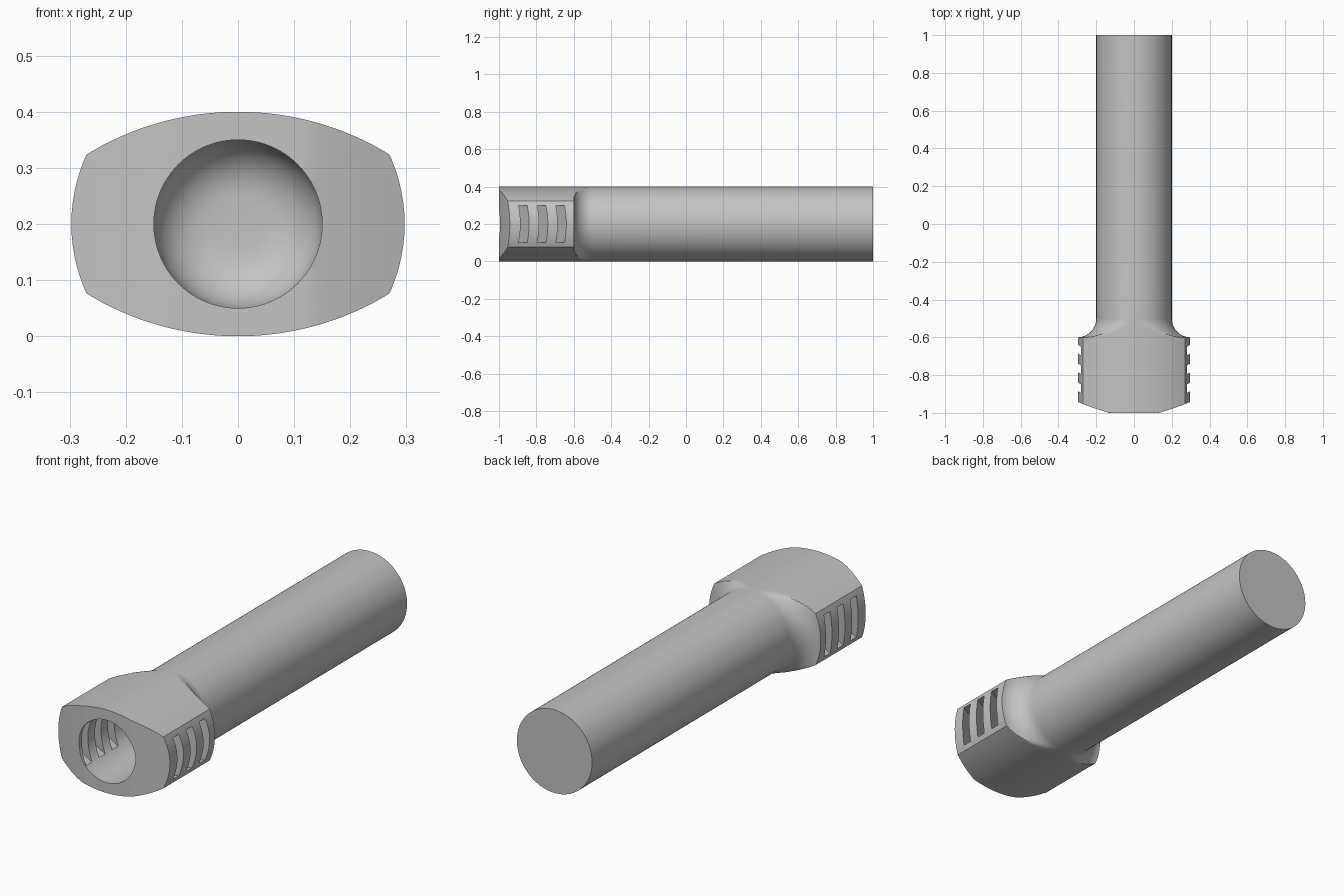
import bpy, bmesh, math
from math import sin, cos, pi

if "Cube" in bpy.data.objects:
    bpy.data.objects.remove(bpy.data.objects["Cube"])

AXIS_Z = 0.2                 # height of the barrel axis
SIDE_R, TOP_R = 0.297, 0.518 # side and top curvature of the head
SHAFT_R, BORE_R = 0.2, 0.15
CORNER = math.atan2(0.124, 0.27)
SEG = 96

steel = bpy.data.materials.new("grey_steel")
steel.use_nodes = True
GREY = (0.55, 0.55, 0.55, 1)
steel.diffuse_color = GREY
steel.node_tree.nodes["Principled BSDF"].inputs["Base Color"].default_value = GREY


def section(a):
    """Radius of the head outline: round sides cut by flatter arcs above and below."""
    d, s = TOP_R - SHAFT_R, abs(sin(a))
    return min(SIDE_R, -d * s + math.sqrt((d * s) ** 2 + TOP_R ** 2 - d * d))


def front_y(x):
    """Front face: flat in the middle, swept back towards the sides."""
    t = max(0, abs(x) - 0.13)
    return -1 + 0.28 * t + 0.4 * t * t


# Angles around the axis, with the nearest ones snapped to the head corners
angles = [2 * pi * i / SEG for i in range(SEG)]
for c in (CORNER, pi - CORNER, pi + CORNER, 2 * pi - CORNER):
    k = min(range(SEG), key=lambda i: abs(angles[i] - c))
    angles[k] = c

bm = bmesh.new()
rings = []


def ring(radius, y):
    """Add a ring; radius is a function of angle, y a number or a function of x."""
    verts = []
    for a in angles:
        r = radius(a)
        x = r * cos(a)
        verts.append(bm.verts.new((x, y(x) if callable(y) else y, AXIS_Z + r * sin(a))))
    rings.append(verts)


# Bore: rounded bottom, then the wall
FILLET = 0.1
for i in range(9):
    t = pi / 2 * (1 - i / 8)
    r = BORE_R - FILLET + FILLET * cos(t)
    ring(lambda a: r, -0.6 + FILLET * sin(t))

# Front face from the bore rim out to the head outline
for i in range(7):
    f = i / 6
    ring(lambda a: BORE_R + f * (section(a) - BORE_R), front_y)

# Head side, then the concave flare into the shaft
for i in range(15):
    t = pi / 2 * i / 14
    r = SHAFT_R + FILLET * (1 - sin(t))
    ring(lambda a: min(r, section(a)), -0.5 - FILLET * cos(t))
ring(lambda a: SHAFT_R, 1.0)

for lower, upper in zip(rings, rings[1:]):
    for i in range(SEG):
        j = (i + 1) % SEG
        bm.faces.new((lower[i], lower[j], upper[j], upper[i]))
bm.faces.new(rings[0])
bm.faces.new(rings[-1])
bmesh.ops.recalc_face_normals(bm, faces=bm.faces)
mesh = bpy.data.meshes.new("barrel_with_vented_head")
bm.to_mesh(mesh)
bm.free()
mesh.materials.append(steel)
barrel = bpy.data.objects.new("barrel_with_vented_head", mesh)
bpy.context.collection.objects.link(barrel)

# Side vents: slots slanting backwards from the bore to the outside
bm = bmesh.new()
for side in (-1, 1):
    for y in (-0.866, -0.766, -0.667):
        for v in bmesh.ops.create_cube(bm, size=1)["verts"]:
            x = 0.2 + 0.3 * v.co.x
            v.co = (side * x, y + 0.046 * v.co.y + 0.6 * (x - 0.29), AXIS_Z + 0.2 * v.co.z)
bmesh.ops.recalc_face_normals(bm, faces=bm.faces)
cut_mesh = bpy.data.meshes.new("vent_cutter")
bm.to_mesh(cut_mesh)
bm.free()
cut_mesh.materials.append(steel)
cutter = bpy.data.objects.new("vent_cutter", cut_mesh)
cutter.hide_render = True
bpy.context.collection.objects.link(cutter)

cut = barrel.modifiers.new("vents", 'BOOLEAN')
cut.operation = 'DIFFERENCE'
cut.solver = 'EXACT'
cut.object = cutter
bpy.ops.object.select_all(action='DESELECT')
barrel.select_set(True)
bpy.context.view_layer.objects.active = barrel
bpy.ops.object.modifier_apply(modifier=cut.name)
bpy.data.objects.remove(cutter)
bpy.ops.object.shade_smooth_by_angle(angle=math.radians(25))
